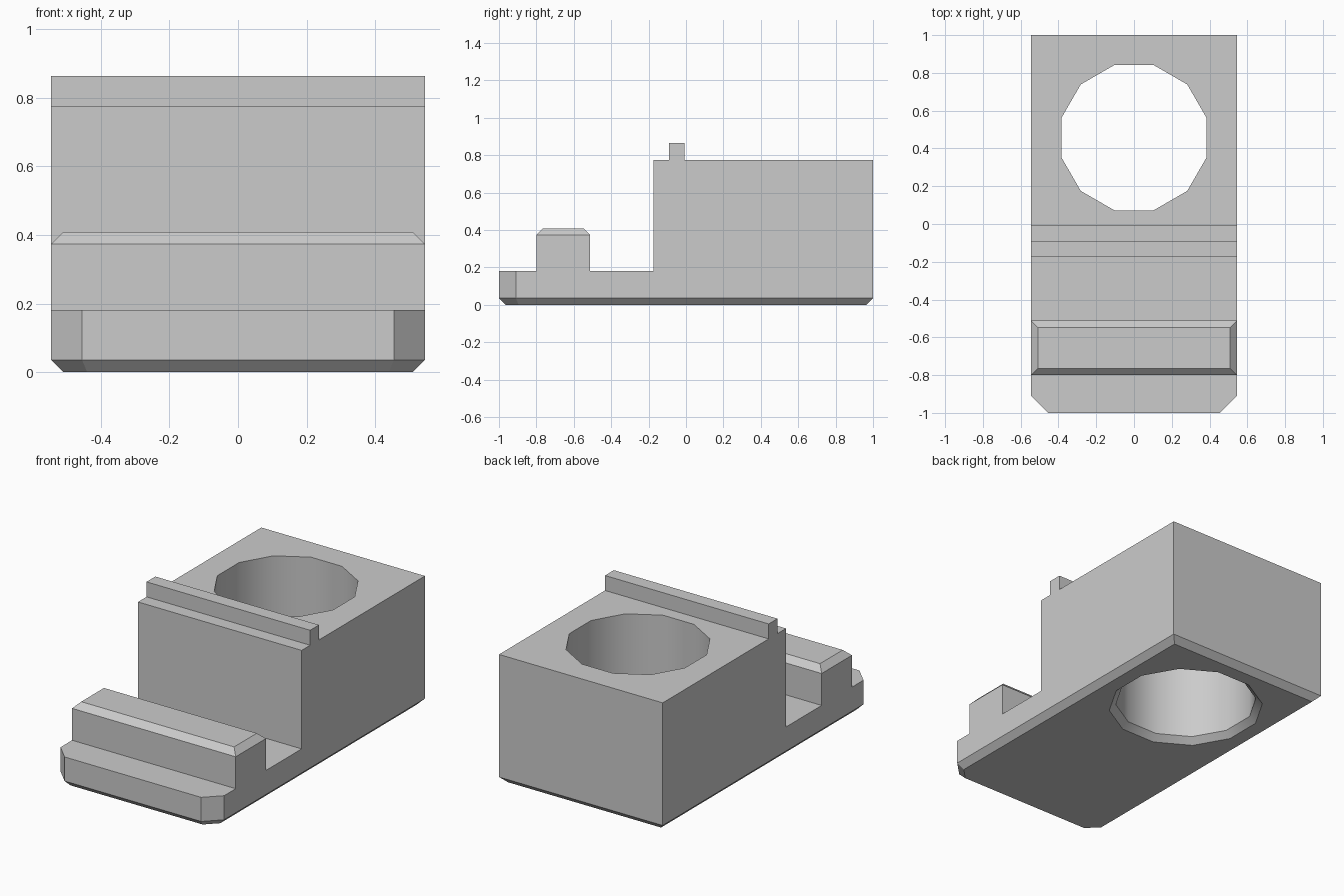
import bpy, bmesh
from math import radians, cos, sin, pi, sqrt
from mathutils import Vector

cube = bpy.data.objects.get("Cube")
if cube:
    bpy.data.objects.remove(cube, do_unlink=True)

HALF_W = 0.545      # half width
CH = 0.036          # small chamfer
CORNER = 0.09       # front corner cut

grey = bpy.data.materials.new("plain_grey")
grey.use_nodes = True
grey.diffuse_color = (0.6, 0.6, 0.6, 1)
grey.node_tree.nodes["Principled BSDF"].inputs["Base Color"].default_value = (0.6, 0.6, 0.6, 1)


def make_object(name, bm):
    bmesh.ops.recalc_face_normals(bm, faces=bm.faces)
    mesh = bpy.data.meshes.new(name)
    bm.to_mesh(mesh)
    bm.free()
    mesh.materials.append(grey)
    obj = bpy.data.objects.new(name, mesh)
    bpy.context.collection.objects.link(obj)
    return obj


def shave(bm, point, normal):
    """Cut away everything beyond a plane and cap the cut."""
    cut = bmesh.ops.bisect_plane(bm, geom=bm.verts[:] + bm.edges[:] + bm.faces[:], dist=1e-5,
                                 plane_co=point, plane_no=Vector(normal).normalized(),
                                 clear_outer=True)
    edges = [e for e in cut["geom_cut"] if isinstance(e, bmesh.types.BMEdge)]
    bmesh.ops.contextual_create(bm, geom=edges)


# Stepped side profile (y, z): foot, front ridge, slot, block with thin rib
profile = [(-1, 0), (1, 0), (1, .774), (-.008, .774), (-.008, .864), (-.092, .864),
           (-.092, .774), (-.173, .774), (-.173, .181), (-.512, .181), (-.512, .409),
           (-.80, .409), (-.80, .181), (-1, .181)]
bm = bmesh.new()
side = bm.faces.new([bm.verts.new((-HALF_W, y, z)) for y, z in profile])
ext = bmesh.ops.extrude_face_region(bm, geom=[side], use_keep_orig=True)
moved = [v for v in ext["geom"] if isinstance(v, bmesh.types.BMVert)]
bmesh.ops.translate(bm, verts=moved, vec=(2 * HALF_W, 0, 0))
bmesh.ops.recalc_face_normals(bm, faces=bm.faces)

# Chamfer around the top of the front ridge
top_edges = [e for e in bm.edges if all(abs(v.co.z - .409) < 1e-4 for v in e.verts)]
bmesh.ops.bevel(bm, geom=top_edges, offset=CH, offset_type='OFFSET', segments=1,
                profile=0.5, affect='EDGES')

# Front corner cuts, then the chamfer around the underside
for s in (-1, 1):
    corner = (s * (HALF_W - CORNER), -1, CH)
    shave(bm, corner, (s, -1, 0))
    shave(bm, corner, (s, -1, -sqrt(2)))
    shave(bm, (s * HALF_W, 0, CH), (s, 0, -1))
    shave(bm, (0, s, CH), (0, s, -1))
body = make_object("stepped_block", bm)

# Twelve-sided through hole, flared at the underside
hole_bm = bmesh.new()
rings = []
for z, apothem in ((-.1, .385 + CH + .1), (CH, .385), (1.2, .385)):
    r = apothem / cos(pi / 12)
    rings.append([hole_bm.verts.new((r * cos((k + .5) * pi / 6), .457 + r * sin((k + .5) * pi / 6), z))
                  for k in range(12)])
for low, high in zip(rings, rings[1:]):
    for k in range(12):
        j = (k + 1) % 12
        hole_bm.faces.new((low[k], low[j], high[j], high[k]))
hole_bm.faces.new(rings[0])
hole_bm.faces.new(rings[-1])
cutter = make_object("hole_cutter", hole_bm)
cutter.hide_render = True

mod = body.modifiers.new("hole", 'BOOLEAN')
mod.operation = 'DIFFERENCE'
mod.solver = 'EXACT'
mod.object = cutter
bpy.ops.object.select_all(action='DESELECT')
body.select_set(True)
bpy.context.view_layer.objects.active = body
bpy.ops.object.modifier_apply(modifier=mod.name)
bpy.data.objects.remove(cutter, do_unlink=True)

# Smooth hole wall, crisp edges elsewhere
bpy.ops.object.shade_smooth_by_angle(angle=radians(30.5))
